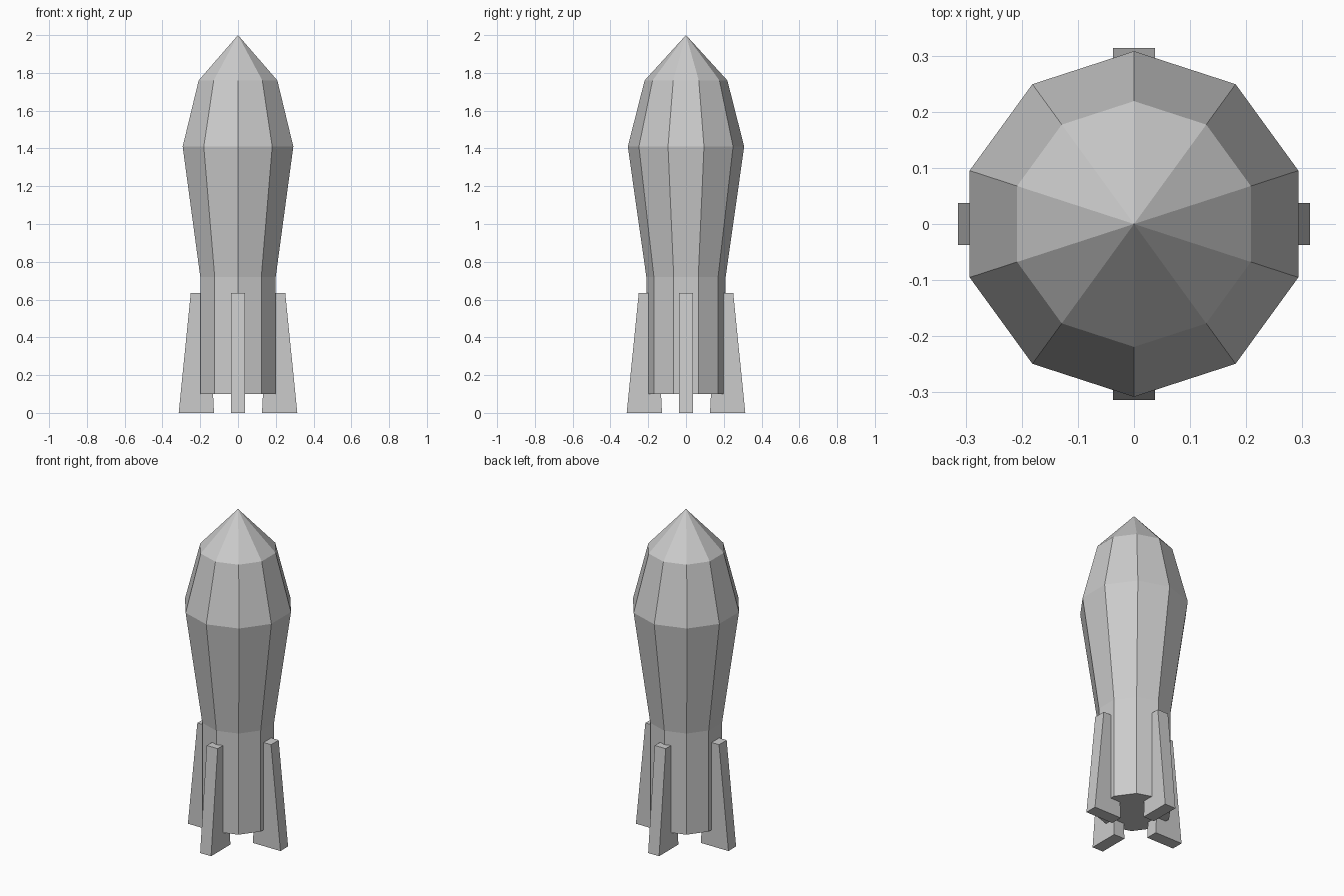
import bpy, math

if "Cube" in bpy.data.objects:
    bpy.data.objects.remove(bpy.data.objects["Cube"])

SIDES = 10


def make_object(name, verts, faces):
    mesh = bpy.data.meshes.new(name)
    mesh.from_pydata(verts, [], faces)
    mesh.update()
    obj = bpy.data.objects.new(name, mesh)
    bpy.context.collection.objects.link(obj)
    return obj


# Hull: ten-sided lathe of (radius, height) rings, closed by a pointed nose
profile = [(0.21, 0.10), (0.21, 0.72), (0.308, 1.41), (0.219, 1.76)]
verts = []
for r, z in profile:
    for i in range(SIDES):
        a = math.pi / 2 + 2 * math.pi * i / SIDES
        verts.append((r * math.cos(a), r * math.sin(a), z))
tip = len(verts)
verts.append((0, 0, 2.0))

faces = [tuple(reversed(range(SIDES)))]
for ring in range(len(profile) - 1):
    for i in range(SIDES):
        j = (i + 1) % SIDES
        a, b = ring * SIDES, (ring + 1) * SIDES
        faces.append((a + i, a + j, b + j, b + i))
last = (len(profile) - 1) * SIDES
faces += [(last + i, last + (i + 1) % SIDES, tip) for i in range(SIDES)]
make_object("rocket_hull", verts, faces)

# Fins: tapered slabs, one on each of the four sides
outline = [(0.127, 0.0), (0.314, 0.0), (0.25, 0.635), (0.16, 0.635)]
half = 0.037
fin_verts = [(x, y, z) for y in (-half, half) for x, z in outline]
fin_faces = [(0, 1, 2, 3), (7, 6, 5, 4)]
fin_faces += [(i, i + 4, (i + 1) % 4 + 4, (i + 1) % 4) for i in range(4)]
for k, side in enumerate(("right", "back", "left", "front")):
    fin = make_object(side + "_fin", fin_verts, fin_faces)
    fin.rotation_euler.z = k * math.pi / 2
